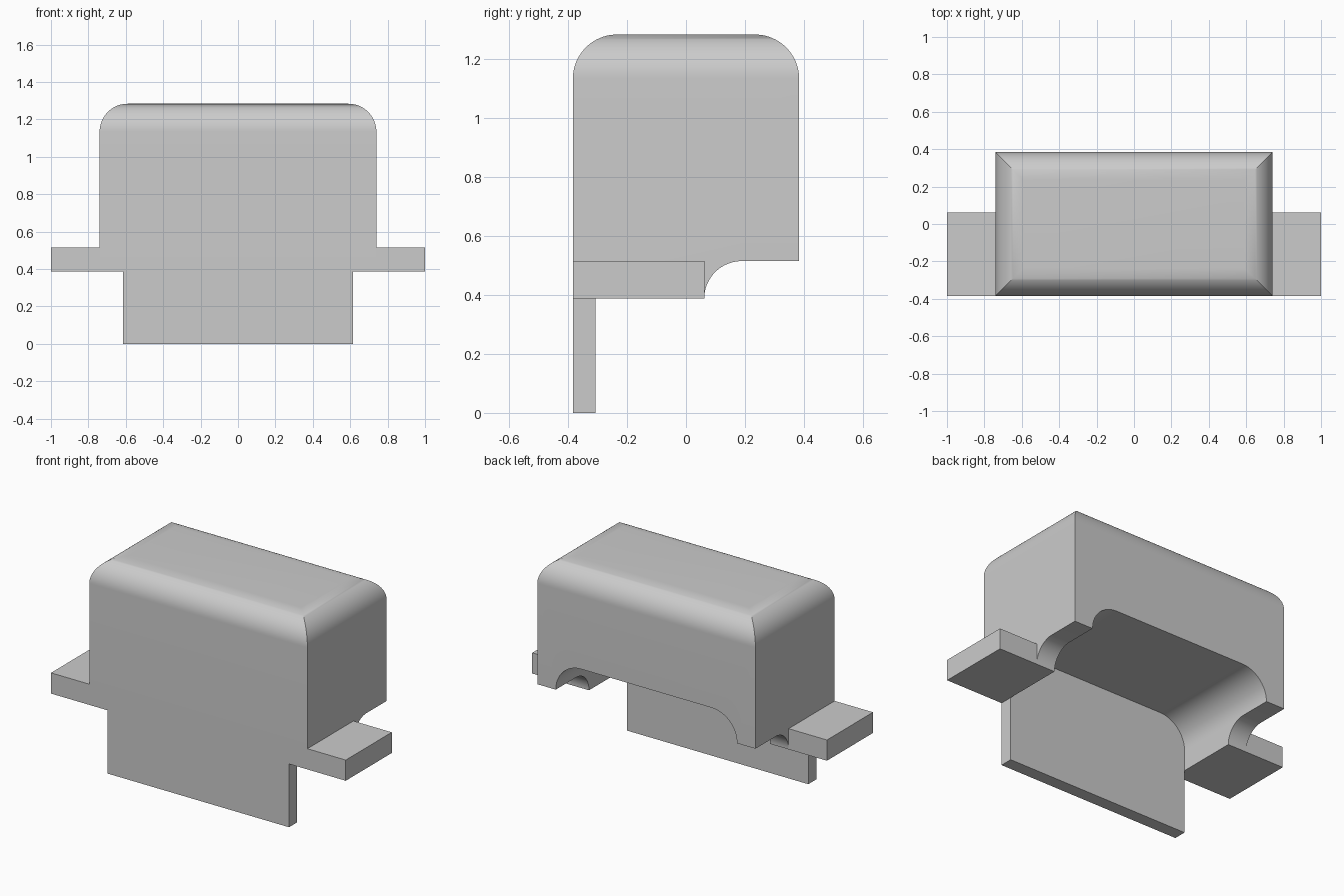
import bpy
import bmesh
from math import cos, sin, pi

cube = bpy.data.objects.get("Cube")
if cube:
    bpy.data.objects.remove(cube, do_unlink=True)

grey = bpy.data.materials.new("plain grey")
grey.use_nodes = True
colour = (0.6, 0.6, 0.6, 1)
grey.diffuse_color = colour
grey.node_tree.nodes["Principled BSDF"].inputs["Base Color"].default_value = colour

# Shared dimensions
FRONT, BACK = -0.384, 0.384
HALF_W, HALF_INNER = 0.74, 0.615
TOP, SHELF, FOOT = 1.284, 0.515, 0.388
TAB_BACK = 0.062
STEPS = 20


def arc(cu, cv, r, start, end):
    """Points of an arc, angles in quarter turns."""
    angles = [(start + (end - start) * i / STEPS) * pi / 2 for i in range(STEPS + 1)]
    return [(cu + r * cos(a), cv + r * sin(a)) for a in angles]


def extrude(name, outline, axis, low, high):
    """Extrude an outline along x (outline in yz) or along y (outline in xz)."""
    bm = bmesh.new()
    place = (lambda u, v, d: (d, u, v)) if axis == "x" else (lambda u, v, d: (u, d, v))
    rings = [[bm.verts.new(place(u, v, d)) for u, v in outline] for d in (low, high)]
    bm.faces.new(rings[0])
    bm.faces.new(rings[1])
    n = len(outline)
    for i in range(n):
        j = (i + 1) % n
        bm.faces.new((rings[0][i], rings[0][j], rings[1][j], rings[1][i]))
    bmesh.ops.recalc_face_normals(bm, faces=bm.faces)
    mesh = bpy.data.meshes.new(name)
    bm.to_mesh(mesh)
    bm.free()
    mesh.materials.append(grey)
    obj = bpy.data.objects.new(name, mesh)
    bpy.context.collection.objects.link(obj)
    return obj


def box(name, x0, x1, y0, y1, z0, z1):
    return extrude(name, [(x0, z0), (x1, z0), (x1, z1), (x0, z1)], "y", y0, y1)


def combine(target, tool, operation):
    """Apply a boolean and discard the tool."""
    tool.hide_render = True
    mod = target.modifiers.new(operation.lower(), "BOOLEAN")
    mod.operation = operation
    mod.solver = "EXACT"
    mod.object = tool
    bpy.context.view_layer.objects.active = target
    bpy.ops.object.modifier_apply(modifier=mod.name)
    bpy.data.objects.remove(tool, do_unlink=True)


# Housing: side profile with a scooped underside, crossed with a rounded front profile
R = 0.15
scoop = SHELF - FOOT
side = [(FRONT, FOOT), (TAB_BACK, FOOT)]
side += arc(TAB_BACK + scoop, FOOT, scoop, 2, 1)[1:]
side += [(BACK, SHELF)]
side += arc(BACK - R, TOP - R, R, 0, 1)
side += arc(FRONT + R, TOP - R, R, 1, 2)
housing = extrude("housing", side, "x", -1, 1)

front = [(-HALF_W, 0), (HALF_W, 0)]
front += arc(HALF_W - R, TOP - R, R, 0, 1)
front += arc(-HALF_W + R, TOP - R, R, 1, 2)
combine(housing, extrude("front_profile", front, "y", -1, 1), "INTERSECT")

# Arched channel under the housing, open at the back
PLATE_BACK = -0.307
ARCH = 0.172
channel = [(-HALF_INNER, 0.2), (HALF_INNER, 0.2)]
channel += arc(HALF_INNER - ARCH, SHELF, ARCH, 0, 1)
channel += arc(-HALF_INNER + ARCH, SHELF, ARCH, 1, 2)
combine(housing, extrude("channel_cutter", channel, "y", PLATE_BACK, 1), "DIFFERENCE")

# Front plate hanging below the housing
box("front_plate", -HALF_INNER, HALF_INNER, FRONT, PLATE_BACK, 0, FOOT)

# Mounting tabs on both sides
for name, sign in (("left_tab", 1), ("right_tab", -1)):
    x0, x1 = sorted((sign * HALF_W, sign))
    box(name, x0, x1, FRONT, TAB_BACK, FOOT, SHELF)

# Smooth the rounded surfaces, keep the corners sharp
bpy.ops.object.select_all(action="DESELECT")
housing.select_set(True)
bpy.context.view_layer.objects.active = housing
bpy.ops.object.shade_smooth_by_angle(angle=pi / 6)
